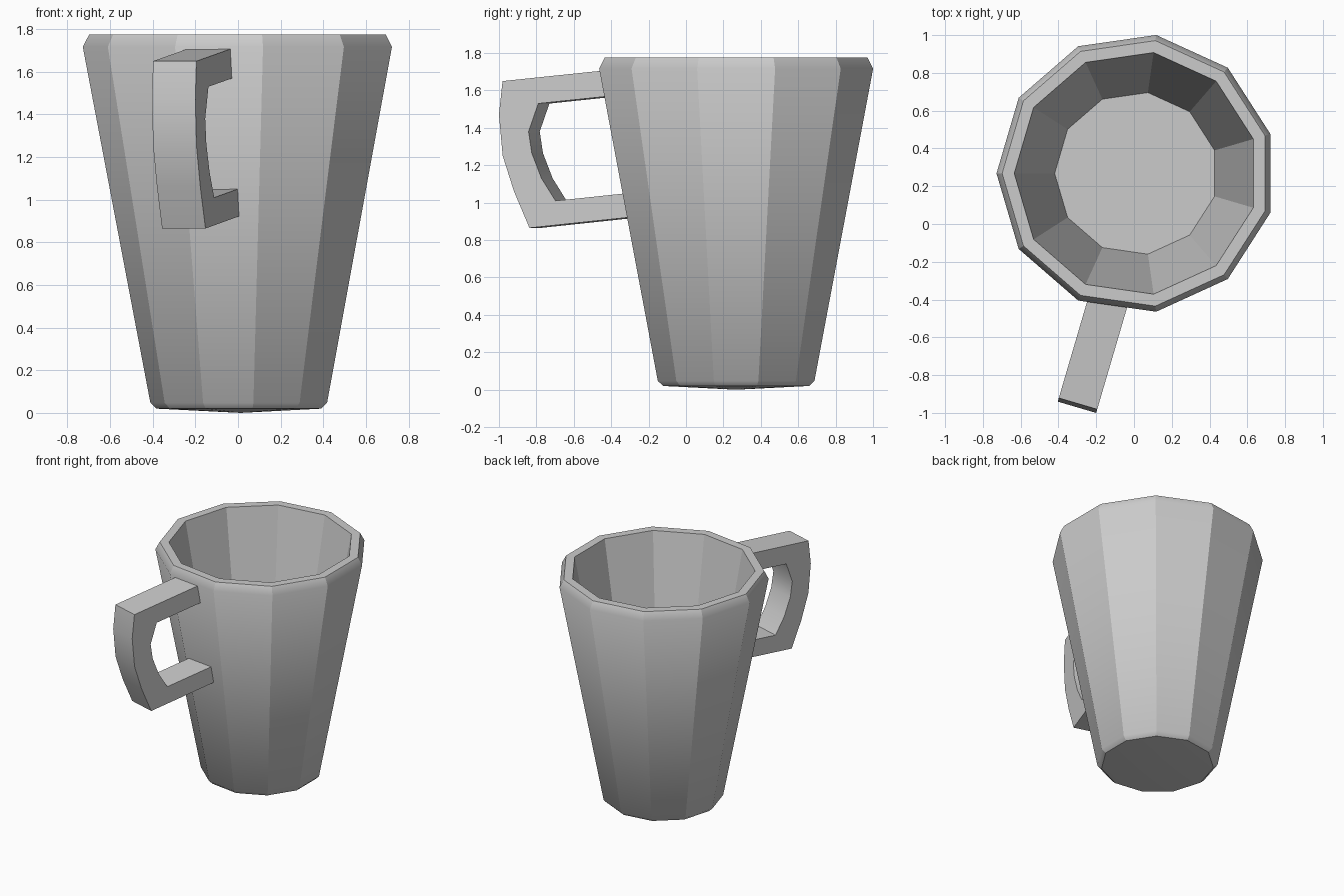
import bpy, bmesh, math
from mathutils import Vector

if "Cube" in bpy.data.objects:
    bpy.data.objects.remove(bpy.data.objects["Cube"])

SIDES = 11
CENTRE = Vector((0.012, 0.268, 0))


def finish(name, bm, is_smooth_edge):
    """Turn a bmesh into an object, smooth only across the chosen edges."""
    bmesh.ops.recalc_face_normals(bm, faces=bm.faces[:])
    for f in bm.faces:
        f.smooth = True
    for e in bm.edges:
        e.smooth = is_smooth_edge(e)
    mesh = bpy.data.meshes.new(name)
    bm.to_mesh(mesh)
    bm.free()
    obj = bpy.data.objects.new(name, mesh)
    bpy.context.collection.objects.link(obj)
    return obj


# Cup body: eleven-sided lathe of (radius, height), outside then inside
profile = [(0.394, 0.02), (0.423, 0.047), (0.74, 1.717), (0.71, 1.775),
           (0.646, 1.775), (0.432, 0.65)]
bm = bmesh.new()
rings = []
for r, z in profile:
    ring = []
    for i in range(SIDES):
        a = math.pi + 2 * math.pi * i / SIDES
        ring.append(bm.verts.new(CENTRE + Vector((r * math.cos(a), r * math.sin(a), z))))
    rings.append(ring)
for lo, hi in zip(rings, rings[1:]):
    for i in range(SIDES):
        j = (i + 1) % SIDES
        bm.faces.new((lo[i], lo[j], hi[j], hi[i]))
bm.faces.new(rings[-1])
# Slightly domed underside
tip = bm.verts.new(CENTRE)
for i in range(SIDES):
    bm.faces.new((rings[0][i], tip, rings[0][(i + 1) % SIDES]))


def cup_smooth(e):
    z0, z1 = e.verts[0].co.z, e.verts[1].co.z
    ring_edge = abs(z0 - z1) < 1e-4 and any(abs(z0 - z) < 1e-3 for z in (0.047, 1.717))
    return ring_edge or min(z0, z1) < 1e-4


finish("cup_body", bm, cup_smooth)

# Handle: strip between outer and inner (reach, height) outlines, extruded sideways
outer = [(0.66, 1.71), (1.258, 1.65), (1.278, 1.47), (1.257, 1.25), (1.194, 1.06),
         (1.108, 0.865), (0.52, 0.925)]
inner = [(0.66, 1.57), (1.059, 1.53), (1.113, 1.38), (1.095, 1.265), (1.041, 1.13),
         (0.963, 1.01), (0.52, 1.055)]
tilt = math.pi / SIDES - math.radians(0.0)
along = Vector((-math.sin(tilt), -math.cos(tilt), 0))
side = Vector((math.cos(tilt), -math.sin(tilt), 0))
start = Vector((0.058, 0.256, 0))
HALF = 0.106


def place(p, s):
    return start + along * p[0] + side * s * HALF + Vector((0, 0, p[1]))


bm = bmesh.new()
sections = [[bm.verts.new(place(p, s)) for p, s in ((o, -1), (o, 1), (i, 1), (i, -1))]
            for o, i in zip(outer, inner)]
for a, b in zip(sections, sections[1:]):
    for k in range(4):
        m = (k + 1) % 4
        bm.faces.new((a[k], a[m], b[m], b[k]))
bm.faces.new(sections[0])
bm.faces.new(sections[-1])
finish("handle", bm, lambda e: len(e.link_faces) == 2
       and e.calc_face_angle(0) < math.radians(30))
